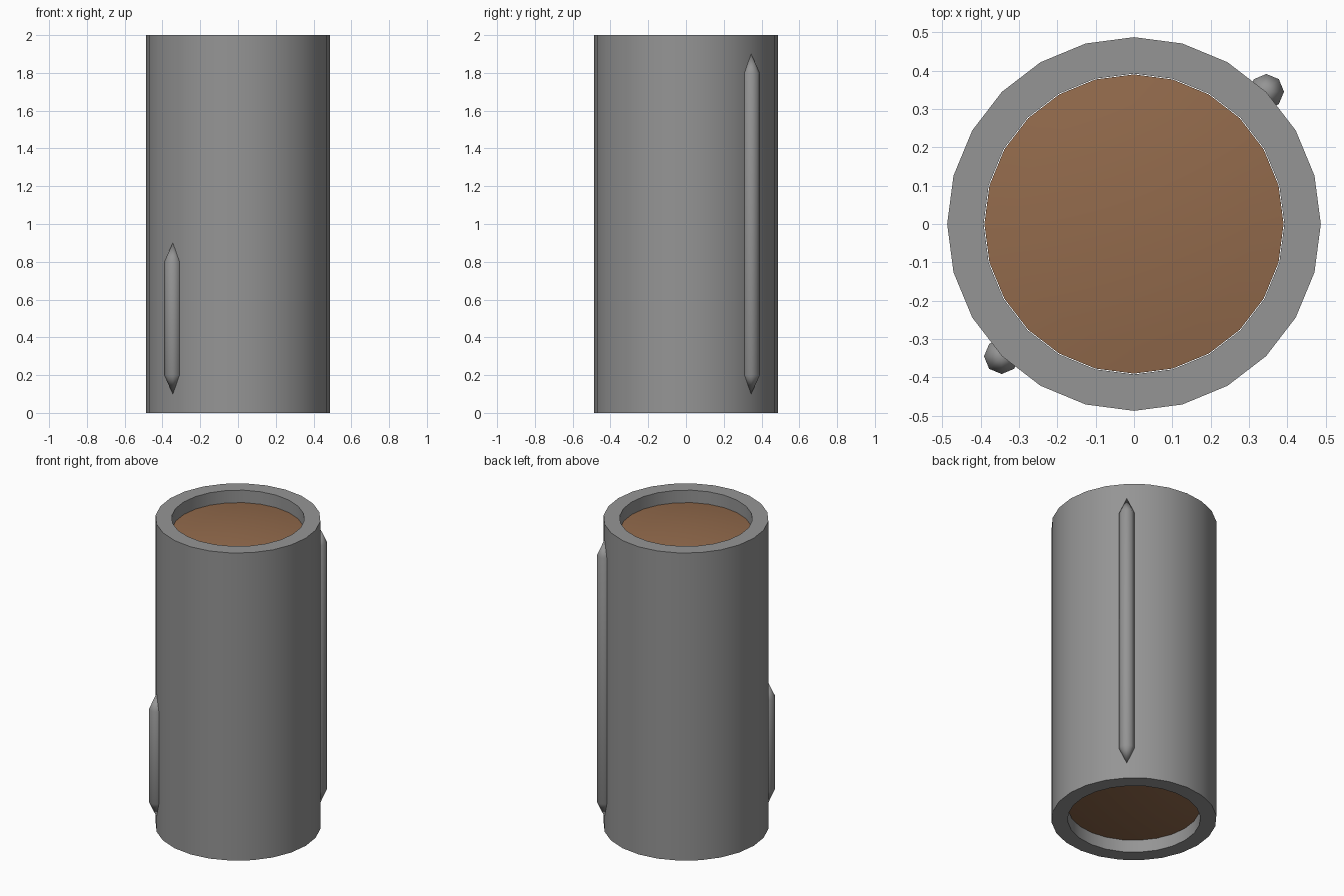
import bpy, math

if "Cube" in bpy.data.objects:
    bpy.data.objects.remove(bpy.data.objects["Cube"])

def material(name, rgb):
    m = bpy.data.materials.new(name)
    m.diffuse_color = (*rgb, 1)
    m.use_nodes = True
    m.node_tree.nodes["Principled BSDF"].inputs["Base Color"].default_value = m.diffuse_color
    return m

GREY = material("grey metal", (0.30, 0.30, 0.30))
BROWN = material("warm brown", (0.29, 0.145, 0.072))

def lathe(name, profile, sides, mat, loc=(0, 0), closed=False, angle=40):
    """Spin (radius, z) points about z; radius 0 becomes a single pole."""
    verts, faces, rings = [], [], []
    for r, z in profile:
        if r == 0:
            rings.append([len(verts)] * sides)
            verts.append((0, 0, z))
        else:
            rings.append(list(range(len(verts), len(verts) + sides)))
            verts += [(r * math.cos(2 * math.pi * i / sides),
                       r * math.sin(2 * math.pi * i / sides), z) for i in range(sides)]
    pairs = list(zip(rings, rings[1:]))
    if closed:
        pairs.append((rings[-1], rings[0]))
    for a, b in pairs:
        for i in range(sides):
            j = (i + 1) % sides
            faces.append(list(dict.fromkeys((a[i], a[j], b[j], b[i]))))
    me = bpy.data.meshes.new(name)
    me.from_pydata(verts, [], faces)
    me.materials.append(mat)
    ob = bpy.data.objects.new(name, me)
    ob.location = (*loc, 0)
    bpy.context.collection.objects.link(ob)
    bpy.ops.object.select_all(action='DESELECT')
    ob.select_set(True)
    bpy.context.view_layer.objects.active = ob
    bpy.ops.object.shade_smooth_by_angle(angle=math.radians(angle))
    return ob

# Hollow outer tube
lathe("outer_tube", [(0.487, 0), (0.487, 2), (0.392, 2), (0.392, 0)], 24, GREY, closed=True)

# Core with gently domed ends, recessed inside the tube
dome = [(0.39 * k / 5, 0.05 + 0.03 * (k / 5) ** 2) for k in range(6)]
core = dome + [(r, 2 - z) for r, z in reversed(dome)]
lathe("inner_core", core, 24, BROWN)

# Pointed rods sunk into opposite sides of the tube
for name, c, top in (("long_rod", 0.345, 1.9), ("short_rod", -0.345, 0.9)):
    lathe(name, [(0, 0.1), (0.046, 0.2), (0.046, top - 0.1), (0, top)], 8, GREY,
          loc=(c, c), angle=50)
    bpy.context.object.rotation_euler.z = math.radians(22.5)
    bpy.context.object.rotation_euler.z = 0
